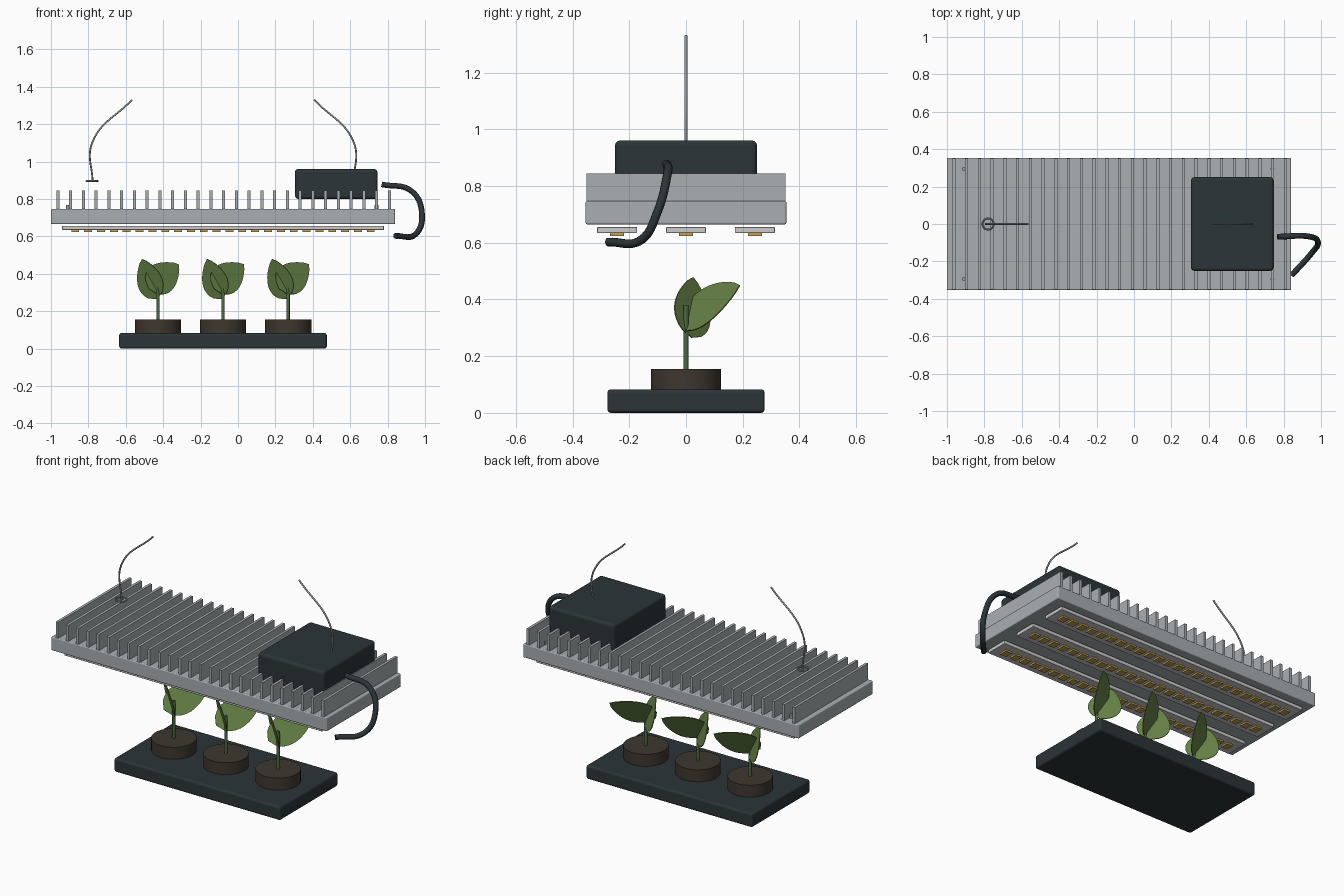
import bpy, bmesh, math
from mathutils import Vector, Matrix

if "Cube" in bpy.data.objects:
    bpy.data.objects.remove(bpy.data.objects["Cube"])


def material(name, rgb):
    m = bpy.data.materials.new(name)
    m.diffuse_color = (*rgb, 1)
    m.use_nodes = True
    m.node_tree.nodes["Principled BSDF"].inputs["Base Color"].default_value = m.diffuse_color
    return m


METAL = material("aluminium", (0.40, 0.43, 0.45))
DARK = material("dark_plastic", (0.025, 0.035, 0.04))
BOARD = material("board_white", (0.65, 0.65, 0.62))
DIODE = material("diode_amber", (0.55, 0.36, 0.08))
SOIL = material("soil_brown", (0.05, 0.038, 0.028))
LEAF = material("leaf_green", (0.13, 0.22, 0.06))
STEM = material("stem_green", (0.07, 0.15, 0.05))
WIRE = material("steel", (0.3, 0.31, 0.32))


def finish(name, bm, mat):
    me = bpy.data.meshes.new(name)
    bmesh.ops.recalc_face_normals(bm, faces=bm.faces)
    bm.to_mesh(me)
    bm.free()
    ob = bpy.data.objects.new(name, me)
    bpy.context.collection.objects.link(ob)
    me.materials.append(mat)
    return ob


def boxes(name, spans, mat, bevel=0):
    """One object made of boxes, each (x0, x1, y0, y1, z0, z1)."""
    bm = bmesh.new()
    for x0, x1, y0, y1, z0, z1 in spans:
        mid = Vector(((x0 + x1) / 2, (y0 + y1) / 2, (z0 + z1) / 2))
        bmesh.ops.create_cube(bm, size=1, matrix=Matrix.Translation(mid)
                              @ Matrix.Diagonal((x1 - x0, y1 - y0, z1 - z0, 1)))
    ob = finish(name, bm, mat)
    if bevel:
        mod = ob.modifiers.new("bevel", 'BEVEL')
        mod.width, mod.segments = bevel, 3
    return ob


def smooth(ob):
    bpy.ops.object.select_all(action='DESELECT')
    ob.select_set(True)
    bpy.context.view_layer.objects.active = ob
    bpy.ops.object.shade_smooth_by_angle()


def cylinder(name, loc, r, h, mat, sides=40):
    bm = bmesh.new()
    bmesh.ops.create_cone(bm, cap_ends=True, segments=sides, radius1=r, radius2=r, depth=h,
                          matrix=Matrix.Translation(Vector(loc) + Vector((0, 0, h / 2))))
    ob = finish(name, bm, mat)
    smooth(ob)
    return ob


def tube(name, pts, r, mat):
    cu = bpy.data.curves.new(name, 'CURVE')
    cu.dimensions = '3D'
    cu.bevel_depth, cu.bevel_resolution, cu.resolution_u = r, 3, 10
    cu.use_fill_caps = True
    sp = cu.splines.new('BEZIER')
    sp.bezier_points.add(len(pts) - 1)
    for bp, p in zip(sp.bezier_points, pts):
        bp.co = p
        bp.handle_left_type = bp.handle_right_type = 'AUTO'
    cu.materials.append(mat)
    ob = bpy.data.objects.new(name, cu)
    bpy.context.collection.objects.link(ob)
    return ob


def leaf(name, base, tip, normal, half):
    """Flat leaf with a round base and a pointed tip."""
    base, tip = Vector(base), Vector(tip)
    axis = tip - base
    side = Vector(normal).cross(axis).normalized() * half
    n = 14
    ts = [i / n for i in range(n + 1)]
    width = lambda t: math.sin(math.pi * t ** 0.75) ** 0.75 if 0 < t < 1 else 0
    pts = [base + axis * t + side * width(t) for t in ts]
    pts += [base + axis * t - side * width(t) for t in ts[-2:0:-1]]
    bm = bmesh.new()
    bm.faces.new([bm.verts.new(p) for p in pts])
    ob = finish(name, bm, LEAF)
    mod = ob.modifiers.new("thickness", 'SOLIDIFY')
    mod.thickness, mod.offset = 0.004, 0
    return ob


CX = -0.08  # centre line of lamp and tray

# heatsink plate and cooling fins
boxes("heatsink_plate", [(-1, 0.84, -0.354, 0.354, 0.665, 0.747)], METAL, 0.006)
fin_x = [-0.963 + i * 1.773 / 26 for i in range(27)]
boxes("cooling_fins", [(x - 0.008, x + 0.008, -0.35, 0.35, 0.74, 0.844) for x in fin_x], METAL)

# corner screws
for i, x in enumerate((-0.91, 0.74)):
    for j, y in enumerate((-0.295, 0.295)):
        cylinder(f"corner_screw_{i}{j}", (x, y, 0.742), 0.01, 0.026, WIRE, 16)

# light boards and diodes
rows = (-0.243, 0, 0.243)
for i, y in enumerate(rows):
    boxes(f"light_board_{i}", [(-0.94, 0.78, y - 0.07, y + 0.07, 0.634, 0.656)], BOARD, 0.003)
    xs = [CX - 0.79 + k * 1.58 / 23 for k in range(24)]
    boxes(f"diodes_{i}", [(x - 0.021, x + 0.021, y - 0.025, y + 0.025, 0.624, 0.636)
                          for x in xs], DIODE)

# driver box
boxes("driver_box", [(0.305, 0.745, -0.25, 0.25, 0.80, 0.96)], DARK, 0.016)

# hanging wires with rings
for name, s in (("left", -1), ("right", 1)):
    tube(f"{name}_hanging_wire", [(CX + s * 0.697, 0, 0.89), (CX + s * 0.70, 0, 1.10),
                                  (CX + s * 0.487, 0, 1.33)], 0.005, WIRE)
    bpy.ops.mesh.primitive_torus_add(location=(CX + s * 0.70, 0, 0.895), major_radius=0.03,
                                     minor_radius=0.005, major_segments=28, minor_segments=8)
    ring = bpy.context.object
    ring.name = f"{name}_wire_ring"
    ring.data.materials.append(WIRE)
    smooth(ring)

# power cable
tube("power_cable", [(0.768, -0.068, 0.878), (0.93, -0.066, 0.84), (0.984, -0.10, 0.71),
                     (0.95, -0.155, 0.612), (0.842, -0.275, 0.602)], 0.0155, DARK)

# tray with three potted seedlings
boxes("tray", [(CX - 0.555, CX + 0.555, -0.277, 0.277, 0, 0.083)], DARK, 0.012)
for i in range(3):
    x = CX + (i - 1) * 0.348
    cylinder(f"pot_{i}", (x, 0, 0.075), 0.124, 0.08, SOIL, 48)
    cylinder(f"stem_{i}", (x, 0, 0.15), 0.009, 0.23, STEM, 16)
    leaf(f"right_leaf_{i}", (x - 0.05, -0.025, 0.32), (x + 0.11, 0.19, 0.45),
         (0.57, -0.67, 0.48), 0.085)
    leaf(f"left_leaf_{i}", (x - 0.01, 0.02, 0.265), (x - 0.085, 0.025, 0.478),
         (-0.6, -0.7, -0.25), 0.092)
